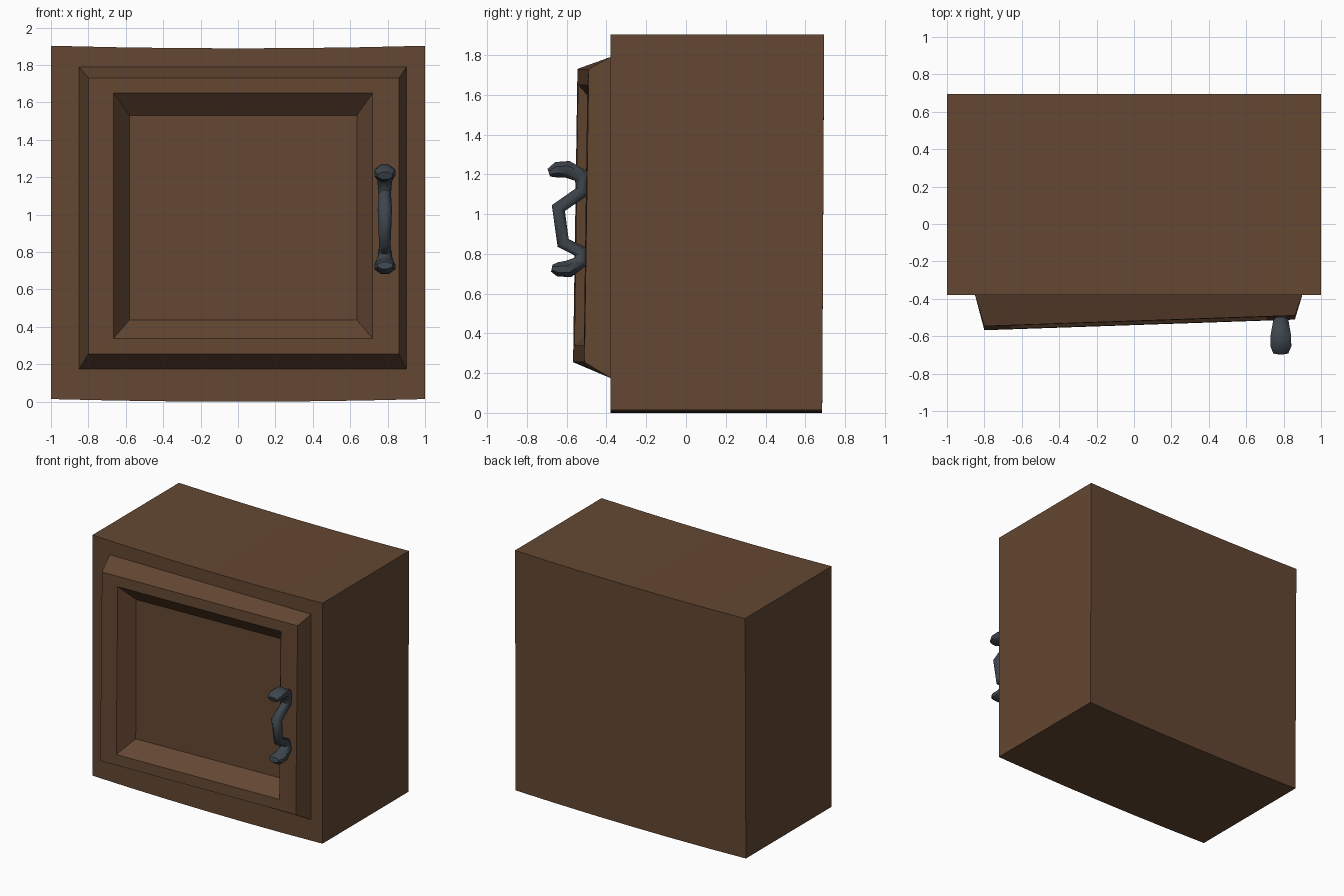
import bpy, bmesh, math
from mathutils import Vector

if "Cube" in bpy.data.objects:
    bpy.data.objects.remove(bpy.data.objects["Cube"])


def material(name, rgb):
    m = bpy.data.materials.new(name)
    m.diffuse_color = (*rgb, 1)
    m.use_nodes = True
    m.node_tree.nodes["Principled BSDF"].inputs["Base Color"].default_value = m.diffuse_color
    return m


wood = material("dark brown wood", (0.127, 0.063, 0.032))
iron = material("dark iron", (0.048, 0.060, 0.074))


def add_object(name, bm, mat):
    bmesh.ops.recalc_face_normals(bm, faces=bm.faces)
    mesh = bpy.data.meshes.new(name)
    bm.to_mesh(mesh)
    bm.free()
    mesh.materials.append(mat)
    ob = bpy.data.objects.new(name, mesh)
    bpy.context.collection.objects.link(ob)
    return ob


def loft(bm, rings, caps=(True, True)):
    """Join rings of points with quads and close the ends."""
    loops = [[bm.verts.new(p) for p in r] for r in rings]
    n = len(loops[0])
    for a, b in zip(loops, loops[1:]):
        for i in range(n):
            j = (i + 1) % n
            bm.faces.new((a[i], a[j], b[j], b[i]))
    if caps[0]:
        bm.faces.new(loops[0])
    if caps[1]:
        bm.faces.new(loops[-1])


# Cabinet body: a box that sags slightly in the middle
bm = bmesh.new()
rings = []
for i in range(7):
    x = -1 + i / 3
    lift = 0.014 * x * x
    rings.append([(x, -0.38, lift), (x, 0.685, lift),
                  (x, 0.695, 1.889 + lift), (x, -0.38, 1.889 + lift)])
loft(bm, rings)
add_object("cabinet_body", bm, wood)


# Door: bevelled slab tilted towards one side, with a sunken panel
def door_ring(x0, x1, z0, z1, y_left, y_right, lean):
    return [(x0, y_left - lean, z0), (x1, y_right - lean, z0),
            (x1, y_right + lean, z1), (x0, y_left + lean, z1)]


bm = bmesh.new()
loft(bm, [door_ring(-0.85, 0.90, 0.175, 1.79, -0.379, -0.379, 0),
          door_ring(-0.80, 0.86, 0.255, 1.73, -0.557, -0.50, 0.011),
          door_ring(-0.665, 0.72, 0.338, 1.65, -0.552, -0.505, 0.009),
          door_ring(-0.58, 0.635, 0.438, 1.53, -0.438, -0.388, 0.003)])
add_object("door", bm, wood)

# Handle: octagonal section swept along a bent path (y, z, half thickness, half width)
path = [(-0.690, 1.208, 0.020, 0.040), (-0.650, 1.222, 0.040, 0.056),
        (-0.595, 1.225, 0.043, 0.054), (-0.525, 1.190, 0.040, 0.040),
        (-0.520, 1.115, 0.036, 0.032), (-0.642, 1.030, 0.036, 0.038),
        (-0.618, 0.855, 0.034, 0.031), (-0.530, 0.810, 0.034, 0.032),
        (-0.525, 0.765, 0.038, 0.040), (-0.590, 0.724, 0.043, 0.052),
        (-0.645, 0.722, 0.036, 0.056), (-0.675, 0.728, 0.018, 0.040)]
pts = [Vector((0.785, p[0], p[1])) for p in path]
side = Vector((1, 0, 0))
rings = []
for i, (p, (_, _, t, w)) in enumerate(zip(pts, path)):
    before = (p - pts[max(i - 1, 0)]).normalized()
    after = (pts[min(i + 1, len(pts) - 1)] - p).normalized()
    normal = (before + after).normalized().cross(side)
    ring = []
    for k in range(8):
        a = math.pi / 8 + k * math.pi / 4
        s = 1 / math.cos(math.pi / 8)
        ring.append(p + side * (w * s * math.cos(a)) + normal * (t * s * math.sin(a)))
    rings.append(ring)
bm = bmesh.new()
loft(bm, rings)
handle = add_object("handle", bm, iron)
bpy.context.view_layer.objects.active = handle
handle.select_set(True)
bpy.ops.object.shade_smooth_by_angle(angle=math.radians(50))
